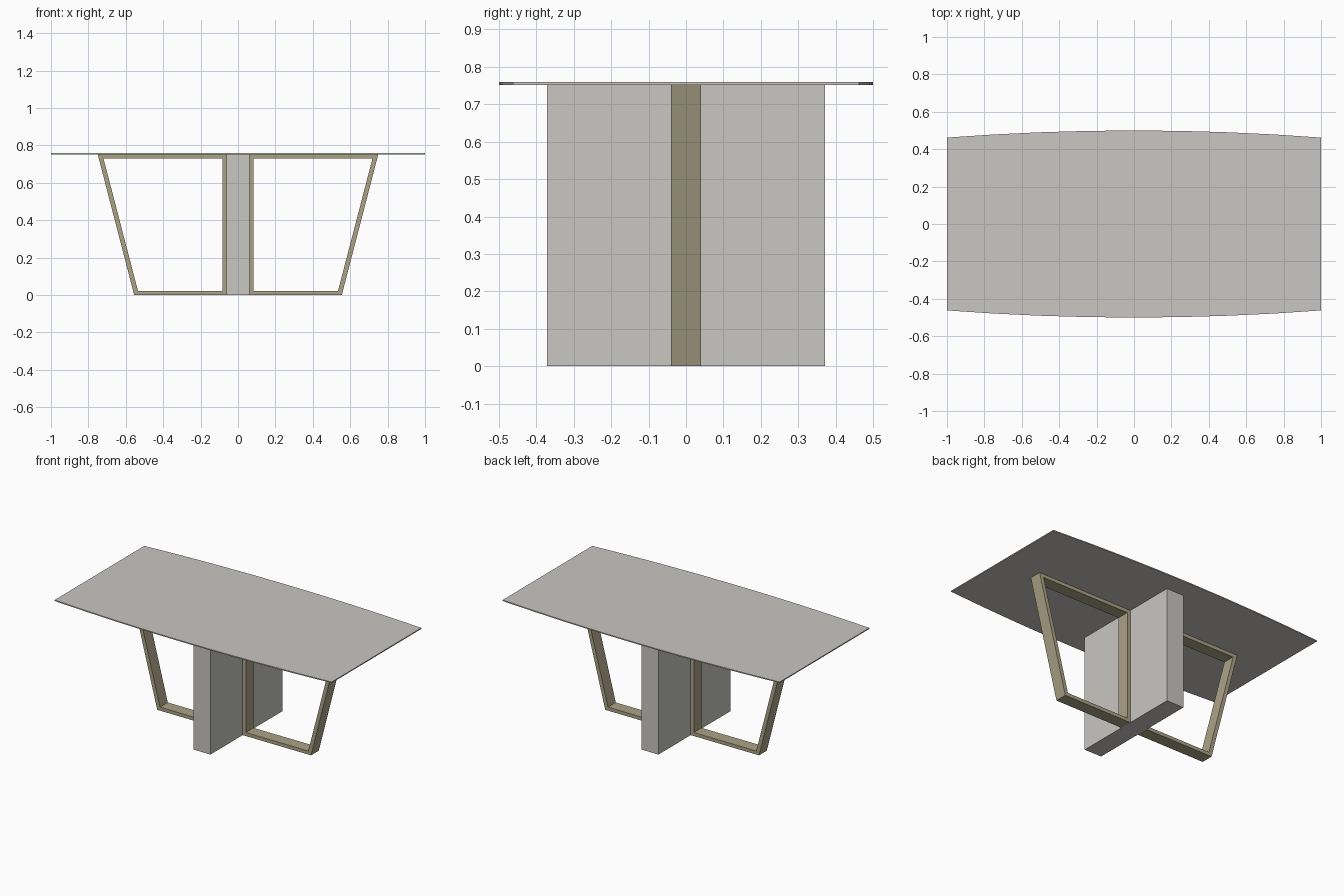
import bpy, bmesh

cube = bpy.data.objects.get("Cube")
if cube:
    bpy.data.objects.remove(cube, do_unlink=True)


def material(name, rgb):
    m = bpy.data.materials.new(name)
    m.use_nodes = True
    colour = (*rgb, 1)
    m.diffuse_color = colour
    node = next(n for n in m.node_tree.nodes if n.type == 'BSDF_PRINCIPLED')
    node.inputs["Base Color"].default_value = colour
    return m


stone = material("warm_grey", (0.58, 0.57, 0.54))
metal = material("dull_brass", (0.41, 0.36, 0.24))


def finish(name, bm, mat):
    bmesh.ops.recalc_face_normals(bm, faces=bm.faces)
    mesh = bpy.data.meshes.new(name)
    bm.to_mesh(mesh)
    bm.free()
    mesh.materials.append(mat)
    obj = bpy.data.objects.new(name, mesh)
    bpy.context.collection.objects.link(obj)
    return obj


def extrude(bm, faces, vec):
    out = bmesh.ops.extrude_face_region(bm, geom=faces)
    moved = [v for v in out["geom"] if isinstance(v, bmesh.types.BMVert)]
    bmesh.ops.translate(bm, verts=moved, vec=vec)


HEIGHT, TOP = 0.752, 0.759

# Table top: thin slab with gently bowed long sides
bm = bmesh.new()
steps = 8
xs = [-1 + 2 * i / steps for i in range(steps + 1)]
edge = [(x, 0.5 - 0.038 * x * x) for x in xs]
outline = edge + [(x, -y) for x, y in reversed(edge)]
face = bm.faces.new([bm.verts.new((x, y, HEIGHT)) for x, y in outline])
extrude(bm, [face], (0, 0, TOP - HEIGHT))
finish("table_top", bm, stone)

# Central slab pedestal
bm = bmesh.new()
bmesh.ops.create_cube(bm, size=1)
bmesh.ops.scale(bm, verts=bm.verts, vec=(0.124, 0.744, HEIGHT))
bmesh.ops.translate(bm, verts=bm.verts, vec=(0, 0, HEIGHT / 2))
finish("pedestal", bm, stone)

# Open trapezoid leg frames on either side of the pedestal
OUTER = [(0.062, 0), (0.555, 0), (0.75, HEIGHT), (0.062, HEIGHT)]
INNER = [(0.084, 0.023), (0.535, 0.023), (0.719, 0.73), (0.084, 0.73)]


def leg_frame(name, side):
    bm = bmesh.new()
    rings = [[bm.verts.new((side * x, -0.04, z)) for x, z in ring]
             for ring in (OUTER, INNER)]
    faces = []
    for i in range(4):
        j = (i + 1) % 4
        faces.append(bm.faces.new((rings[0][i], rings[0][j],
                                   rings[1][j], rings[1][i])))
    extrude(bm, faces, (0, 0.08, 0))
    finish(name, bm, metal)


leg_frame("left_leg_frame", 1)
leg_frame("right_leg_frame", -1)
